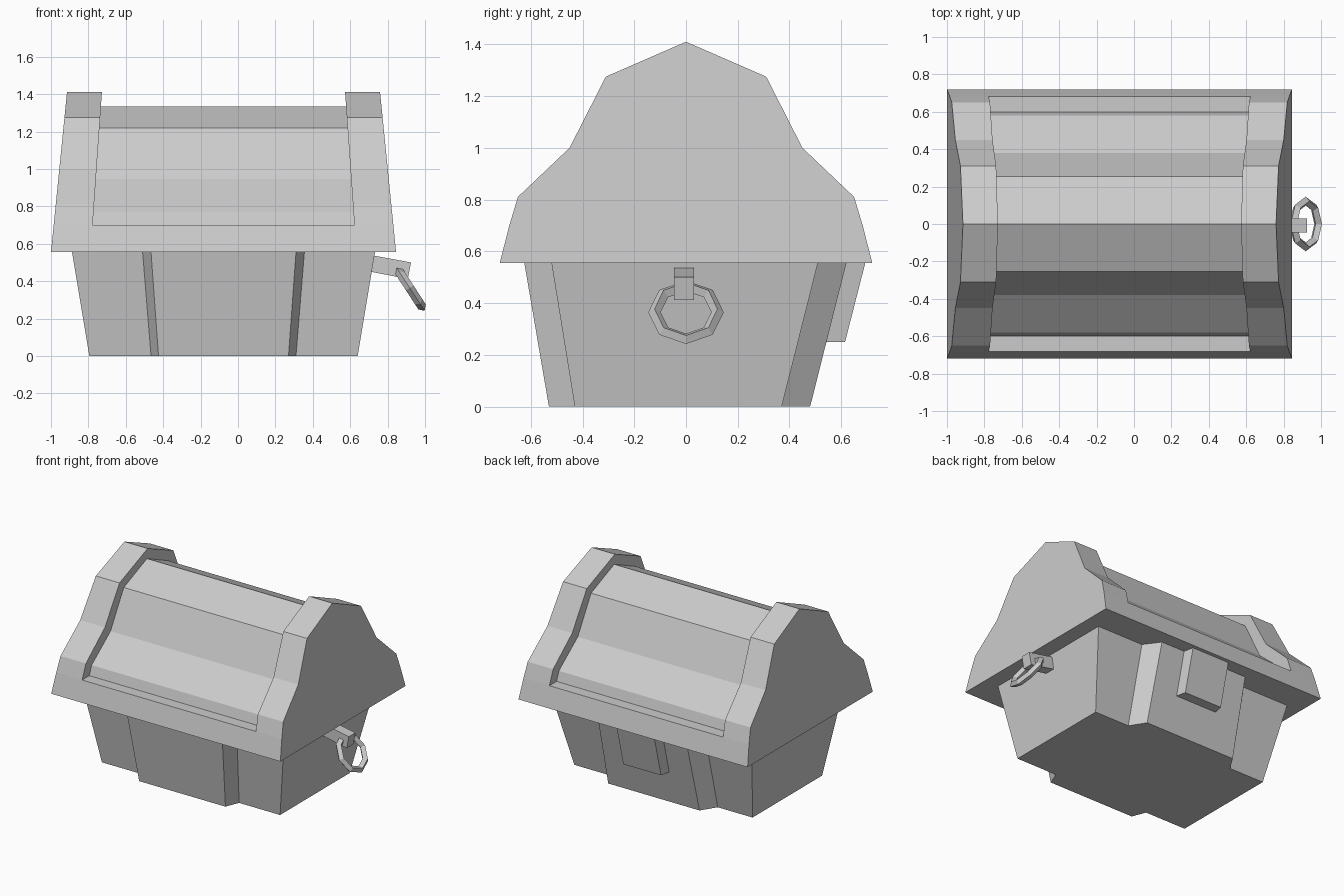
import bpy, bmesh, math
from mathutils import Matrix

if "Cube" in bpy.data.objects:
    bpy.data.objects.remove(bpy.data.objects["Cube"])

CX = -0.0775   # centre plane of the chest (handle extends the right side)
RIM = 0.555    # height of lid rim


def loft(name, rings):
    """Skin a list of equal-length closed rings and cap both ends."""
    bm = bmesh.new()
    vs = [[bm.verts.new(p) for p in r] for r in rings]
    n = len(vs[0])
    for a, b in zip(vs, vs[1:]):
        for i in range(n):
            j = (i + 1) % n
            bm.faces.new((a[i], a[j], b[j], b[i]))
    bm.faces.new(vs[0])
    bm.faces.new(vs[-1])
    bmesh.ops.remove_doubles(bm, verts=bm.verts, dist=1e-4)
    bmesh.ops.recalc_face_normals(bm, faces=bm.faces)
    me = bpy.data.meshes.new(name)
    bm.to_mesh(me)
    bm.free()
    ob = bpy.data.objects.new(name, me)
    bpy.context.collection.objects.link(ob)
    return ob


# Lid: raised end bands with a recessed middle, all leaning inward with height
band = [(.72, RIM), (.683, .70), (.683, .70), (.65, .81), (.45, 1.0), (.31, 1.275), (0, 1.41)]
panel = [(.72, RIM), (.683, .70), (.60, .70), (.58, .77), (.38, .945), (.255, 1.22), (0, 1.335)]


def lid_ring(half, side, width, lean):
    full = half + [(-y, z) for y, z in reversed(half[:-1])]
    return [(CX + side * (width - lean * (z - RIM)), y, z) for y, z in full]


loft("lid", [
    lid_ring(band, -1, .9225, .10), lid_ring(band, -1, .71, .07),
    lid_ring(panel, -1, .71, .07), lid_ring(panel, 1, .71, .07),
    lid_ring(band, 1, .71, .07), lid_ring(band, 1, .9225, .10)])


# Body: flared box whose middle stands proud at front and back
def body_ring(half, z):
    full = half + [(-x, y) for x, y in reversed(half)]
    return [(CX + x, y, z) for x, y in full]


loft("body", [
    body_ring([(.3475, -.53), (.3875, -.43), (.7175, -.43),
               (.7175, .37), (.4375, .37), (.3675, .48)], 0),
    body_ring([(.3875, -.625), (.4325, -.52), (.81, -.52),
               (.81, .51), (.4375, .51), (.3575, .62)], RIM)])


# Lock plate on the back, narrower at its outer face
def lock_ring(w, y_low, y_high):
    return [(CX - w, y_low, .25), (CX + w, y_low, .25),
            (CX + w, y_high, RIM), (CX - w, y_high, RIM)]


loft("lock_plate", [lock_ring(.17, .53, .605), lock_ring(.152, .615, .693)])

# Handle bracket on the right end
side = [(.70, .541), (.925, .50), (.908, .412), (.70, .452)]
loft("handle_bracket", [[(x, y, z) for x, z in side] for y in (-.046, .03)])

# Octagonal hanging ring, tilted outward
bpy.ops.mesh.primitive_torus_add(
    major_segments=8, minor_segments=4, major_radius=.122, minor_radius=.024)
ring = bpy.context.object
ring.name = "handle_ring"
ring.data.transform(Matrix.Translation((.918, 0, .364)) @ Matrix.Rotation(math.radians(57), 4, 'Y'))
for p in ring.data.polygons:
    p.use_smooth = False
